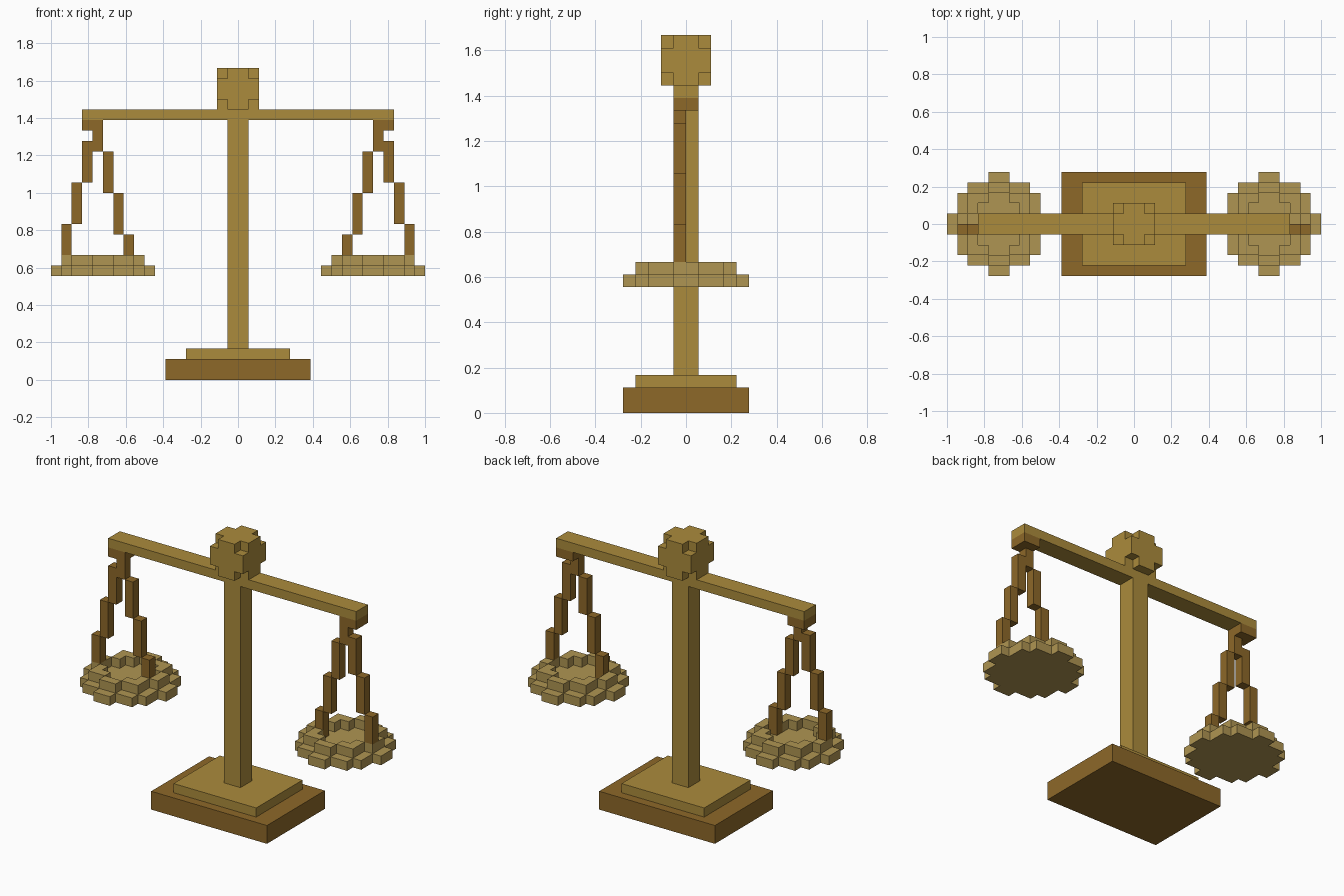
import bpy, bmesh
from mathutils import Vector

if "Cube" in bpy.data.objects:
    bpy.data.objects.remove(bpy.data.objects["Cube"])

U = 1 / 18  # size of one block


def material(name, rgb):
    m = bpy.data.materials.new(name)
    m.diffuse_color = (*rgb, 1)
    m.use_nodes = True
    m.node_tree.nodes["Principled BSDF"].inputs["Base Color"].default_value = m.diffuse_color
    return m


GOLD = material("gold", (0.41, 0.26, 0.045))
BRONZE = material("bronze", (0.27, 0.14, 0.022))
BRASS = material("pale_brass", (0.43, 0.30, 0.085))


def finish(name, bm, mat):
    bmesh.ops.recalc_face_normals(bm, faces=bm.faces)
    me = bpy.data.meshes.new(name)
    bm.to_mesh(me)
    bm.free()
    me.materials.append(mat)
    ob = bpy.data.objects.new(name, me)
    bpy.context.collection.objects.link(ob)
    return ob


def boxes(name, mat, spans, side=1):
    """Boxes given as (x0, x1, y0, y1, z0, z1) in blocks, mirrored in x by side."""
    bm = bmesh.new()
    for x0, x1, y0, y1, z0, z1 in spans:
        vs = bmesh.ops.create_cube(bm, size=1)["verts"]
        for v in vs:
            v.co = Vector((side * ((x0 + x1) / 2 + v.co.x * (x1 - x0)),
                           (y0 + y1) / 2 + v.co.y * (y1 - y0),
                           (z0 + z1) / 2 + v.co.z * (z1 - z0))) * U
    return finish(name, bm, mat)


def blocks(name, mat, cells):
    """Outer skin of a set of unit blocks, with flat areas merged."""
    bm = bmesh.new()
    for c in cells:
        for axis in range(3):
            for d in (0, 1):
                n = list(c)
                n[axis] += 2 * d - 1
                if tuple(n) in cells:
                    continue
                quad = []
                for a, b in ((0, 0), (1, 0), (1, 1), (0, 1)):
                    p = list(c)
                    p[axis] += d
                    p[(axis + 1) % 3] += a
                    p[(axis + 2) % 3] += b
                    quad.append(bm.verts.new(Vector(p) * U))
                bm.faces.new(quad if d else quad[::-1])
    bmesh.ops.remove_doubles(bm, verts=bm.verts, dist=U / 100)
    bmesh.ops.dissolve_limit(bm, angle_limit=0.01, verts=bm.verts, edges=bm.edges)
    return finish(name, bm, mat)


def disc(cx, r, z):
    """Blocks whose centres lie within radius r of (cx, 0)."""
    return {(cx + i, j, z) for i in range(-6, 6) for j in range(-6, 6)
            if (i + .5) ** 2 + (j + .5) ** 2 < r * r}


# Stand and beam
boxes("base", BRONZE, [(-7, 7, -5, 5, 0, 2)])
boxes("base_step", GOLD, [(-5, 5, -4, 4, 2, 3)])
boxes("post", GOLD, [(-1, 1, -1, 1, 3, 25)])
boxes("beam", GOLD, [(-15, 15, -1, 1, 25, 26)])

# Finial: a cube of blocks without its corners
R = range(-2, 2)
blocks("finial", GOLD, {(x, y, z + 28) for x in R for y in R for z in R
                        if sum(v in (-2, 1) for v in (x, y, z)) < 3})

for side, label in ((-1, "left"), (1, "right")):
    # Hook under the beam end
    boxes(label + "_hook", BRONZE,
          [(13, 15, -1, 1, 24, 25), (13, 14, -1, 0, 22, 24)], side)
    # Stepped chains, outer and inner
    boxes(label + "_outer_chain", BRONZE,
          [(14, 15, -1, 0, 19, 23), (15, 16, -1, 0, 15, 19), (16, 17, -1, 0, 12, 15)], side)
    boxes(label + "_inner_chain", BRONZE,
          [(12, 13, -1, 0, 18, 22), (11, 12, -1, 0, 14, 18), (10, 11, -1, 0, 11, 14)], side)
    # Pan: round plate with a raised rim
    cx = 13 * side
    blocks(label + "_pan", BRASS,
           disc(cx, 4.7, 10) | (disc(cx, 3.7, 11) - disc(cx, 2.7, 11)))
